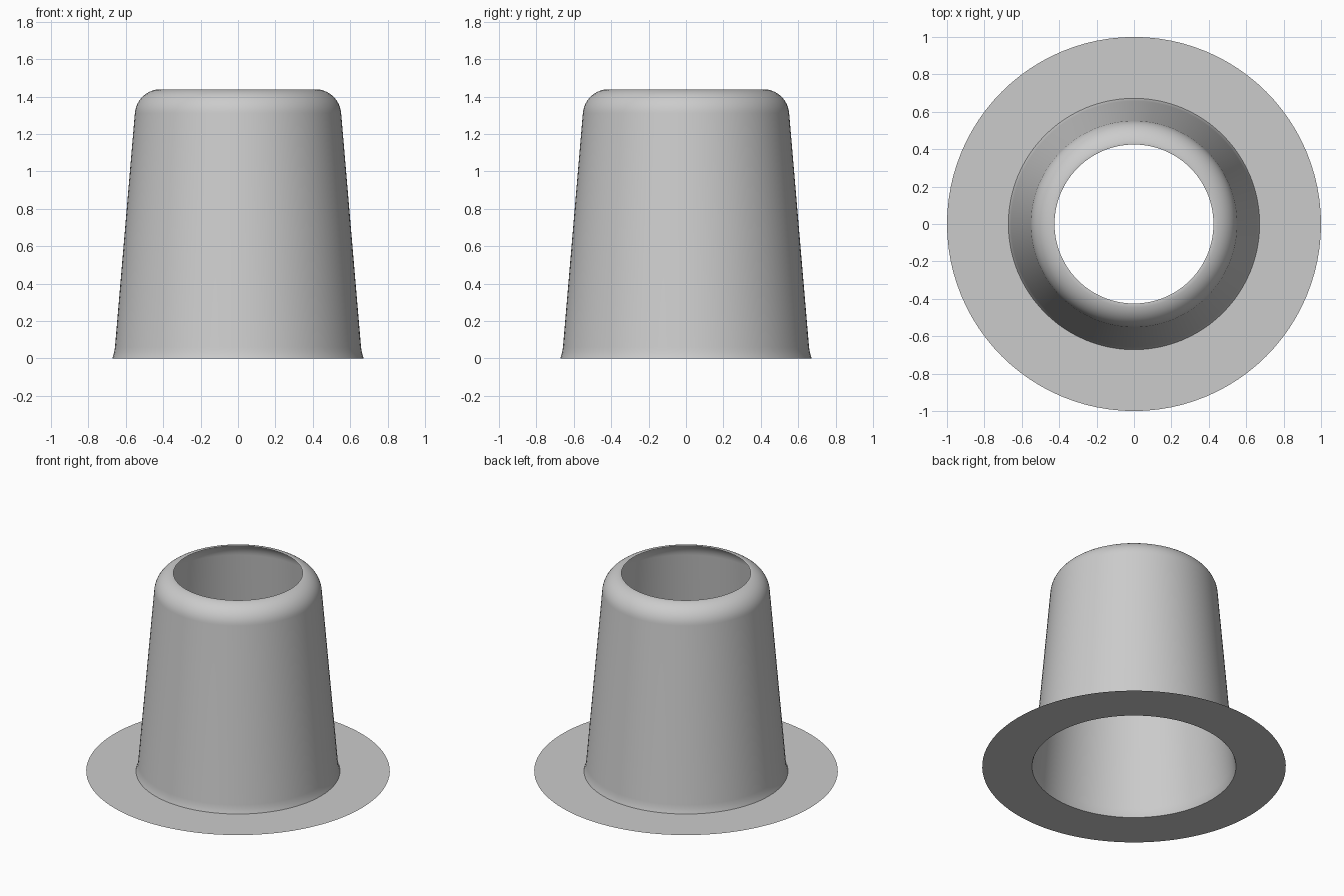
import bpy, bmesh, math

cube = bpy.data.objects.get("Cube")
if cube:
    bpy.data.objects.remove(cube, do_unlink=True)

SIDES = 96

# Single plain grey
grey = bpy.data.materials.new("plain_grey")
grey.use_nodes = True
colour = (0.6, 0.6, 0.6, 1)
grey.diffuse_color = colour
grey.node_tree.nodes["Principled BSDF"].inputs["Base Color"].default_value = colour


def lathe(name, profile):
    """Spin an open (radius, height) profile into a thin shell."""
    bm = bmesh.new()
    verts = [bm.verts.new((r, 0, z)) for r, z in profile]
    edges = [bm.edges.new(pair) for pair in zip(verts, verts[1:])]
    bmesh.ops.spin(bm, geom=verts + edges, cent=(0, 0, 0), axis=(0, 0, 1),
                   angle=math.tau, steps=SIDES, use_merge=True)
    bmesh.ops.remove_doubles(bm, verts=bm.verts, dist=1e-5)
    # Face the shell outward and upward
    bm.normal_update()
    flipped = [f for f in bm.faces
               if f.normal.dot(f.calc_center_median()) + f.normal.z < 0]
    bmesh.ops.reverse_faces(bm, faces=flipped)
    mesh = bpy.data.meshes.new(name)
    bm.to_mesh(mesh)
    bm.free()
    mesh.materials.append(grey)
    mesh.shade_smooth()
    obj = bpy.data.objects.new(name, mesh)
    bpy.context.collection.objects.link(obj)
    return obj


# Flat ring around the foot
lathe("base_flange", [(1.0, 0), (0.672, 0)])

# Tapered sleeve with a flared foot and a rounded, open top
foot = [(0.672, 0), (0.667, 0.015), (0.662, 0.035), (0.658, 0.06)]
start, steps, radius = math.radians(5), 12, 0.14
shoulder = []
for i in range(steps + 1):
    a = start + (math.pi / 2 - start) * i / steps
    shoulder.append((0.412 + radius * math.cos(a), 1.3 + radius * math.sin(a)))
shoulder[-1] = (0.425, 1.438)
lathe("tapered_sleeve", foot + shoulder)
